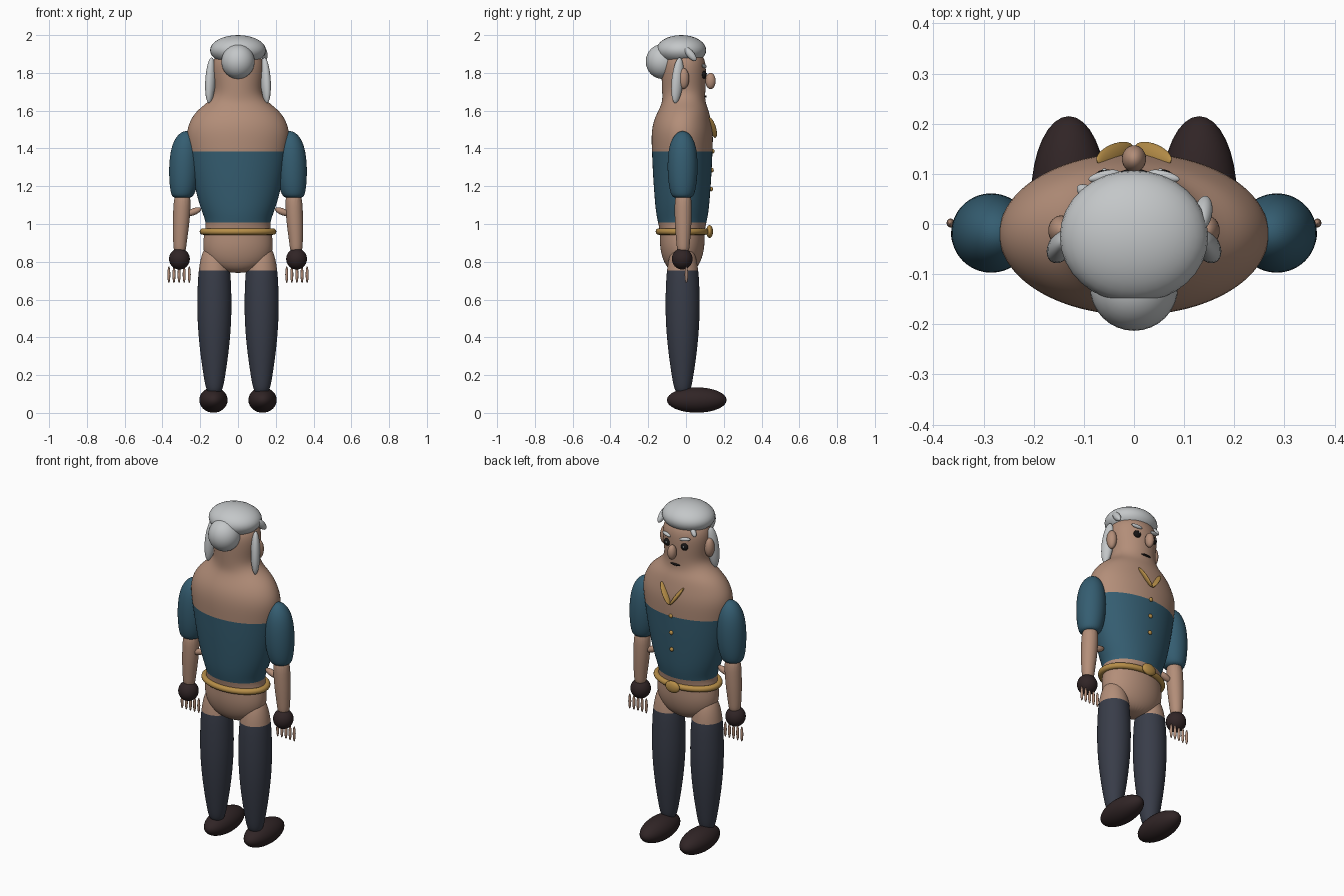
import bpy, bmesh, math
from mathutils import Vector

if "Cube" in bpy.data.objects:
    bpy.data.objects.remove(bpy.data.objects["Cube"], do_unlink=True)


def material(name, rgb):
    m = bpy.data.materials.new(name)
    m.use_nodes = True
    m.diffuse_color = (*rgb, 1)
    bsdf = next(n for n in m.node_tree.nodes if n.type == 'BSDF_PRINCIPLED')
    bsdf.inputs["Base Color"].default_value = (*rgb, 1)
    return m


SKIN = material("skin", (.45, .27, .19))
TEAL = material("teal_cloth", (.035, .11, .165))
SLATE = material("slate_cloth", (.04, .046, .066))
LEATHER = material("dark_leather", (.03, .018, .019))
HAIR = material("grey_hair", (.55, .57, .58))
GOLD = material("gold", (.47, .27, .065))
BLACK = material("black", (.008, .007, .007))


def add_object(name, bm, mats):
    mesh = bpy.data.meshes.new(name)
    bmesh.ops.recalc_face_normals(bm, faces=bm.faces)
    for f in bm.faces:
        f.smooth = True
    bm.to_mesh(mesh)
    bm.free()
    for m in mats:
        mesh.materials.append(m)
    ob = bpy.data.objects.new(name, mesh)
    bpy.context.collection.objects.link(ob)
    return ob


def ball(name, mat, loc, radii, axis=None, segs=32):
    """Ellipsoid; its long z axis can be aimed along a direction."""
    bm = bmesh.new()
    bmesh.ops.create_uvsphere(bm, u_segments=segs, v_segments=segs // 2, radius=1)
    ob = add_object(name, bm, [mat])
    ob.location, ob.scale = loc, radii
    if axis:
        ob.rotation_euler = Vector(axis).to_track_quat('Z', 'Y').to_euler()
    return ob


def loft(name, rows, mats, rule=None, segs=32):
    """Skin elliptical rings (z, centre x, centre y, radius x, radius y)."""
    bm = bmesh.new()
    rings = []
    for z, cx, cy, rx, ry in rows:
        angles = [math.tau * i / segs for i in range(segs)]
        rings.append([bm.verts.new((cx + rx * math.cos(a), cy + ry * math.sin(a), z))
                      for a in angles])
    for low, high in zip(rings, rings[1:]):
        for i in range(segs):
            j = (i + 1) % segs
            f = bm.faces.new((low[i], low[j], high[j], high[i]))
            if rule:
                f.material_index = rule(f.calc_center_median().z)
    bm.faces.new(rings[0])
    bm.faces.new(rings[-1])
    ob = add_object(name, bm, mats)
    sub = ob.modifiers.new("smooth", 'SUBSURF')
    sub.levels = sub.render_levels = 2
    return ob


# Body and head in one skin, with the tunic as a band by height
body = [(.74, .06, .05), (.78, .15, .09), (.84, .182, .112), (.9, .187, .12),
        (.96, .178, .118), (1.005, .168, .128), (1.06, .19, .14), (1.15, .22, .148),
        (1.28, .246, .157), (1.385, .262, .161), (1.48, .277, .165), (1.55, .255, .152),
        (1.605, .215, .132), (1.645, .158, .114), (1.69, .124, .114), (1.75, .13, .117),
        (1.82, .14, .119), (1.88, .132, .112), (1.93, .08, .07)]


def body_centre(z):
    return -.02 if z < 1.6 else -.012


loft("body", [(z, 0, body_centre(z), rx, ry) for z, rx, ry in body], [SKIN, TEAL],
     lambda z: int(1.005 < z < 1.385))

# Hair
ball("hair_cap", HAIR, (0, -.025, 1.92), (.148, .132, .08))
ball("hair_bun", HAIR, (0, -.125, 1.86), (.088, .088, .092))
ball("long_tuft", HAIR, (.138, .022, 1.9), (.018, .02, .047), (.1, .6, -.7))
ball("short_tuft", HAIR, (-.092, .062, 1.875), (.014, .014, .03), (-.5, .3, -.5))

# Face
ball("nose", SKIN, (0, .13, 1.757), (.024, .027, .043))
ball("mouth", BLACK, (0, .098, 1.675), (.032, .012, .007))

# Belt
bm = bmesh.new()
steps, tube = 48, 12
rings = []
for i in range(steps):
    a = math.tau * i / steps
    ring = []
    for k in range(tube):
        b = math.tau * k / tube
        r = .017 * math.cos(b)
        ring.append(bm.verts.new(((.186 + r) * math.cos(a), -.02 + (.124 + r) * math.sin(a),
                                  .96 + .017 * math.sin(b))))
    rings.append(ring)
for i in range(steps):
    p, q = rings[i], rings[(i + 1) % steps]
    for k in range(tube):
        n = (k + 1) % tube
        bm.faces.new((p[k], q[k], q[n], p[n]))
add_object("belt", bm, [GOLD])
ball("belt_buckle", GOLD, (0, .125, .96), (.045, .018, .034))

# Tunic buttons
for n in range(3):
    ball(f"button_{n + 1}", GOLD, (0, .142 - .004 * n, 1.385 - .1 * n), (.012, .009, .012), segs=16)

# Paired parts
sleeve = [(1.135, .295, .048), (1.16, .292, .064), (1.22, .288, .076), (1.3, .285, .081),
          (1.38, .282, .077), (1.44, .278, .063), (1.48, .275, .036), (1.492, .274, .01)]
forearm = [(.84, .308, .03), (.89, .308, .035), (.98, .303, .043), (1.06, .298, .046),
           (1.18, .293, .045)]
leg = [(.1, .03), (.13, .046), (.2, .058), (.3, .073), (.42, .086), (.55, .092),
       (.68, .089), (.752, .084), (.83, .072), (.9, .04)]

for side, s in (("left", 1), ("right", -1)):
    ball(side + "_sidelock", HAIR, (s * .146, -.045, 1.76), (.025, .033, .122), (s * -.06, .1, 1))
    ball(side + "_ear", SKIN, (s * .145, -.013, 1.77), (.026, .03, .055))
    ball(side + "_eye", BLACK, (s * .056, .094, 1.79), (.022, .015, .021))
    ball(side + "_eye_glint", HAIR, (s * .056 - .003, .108, 1.795), (.005, .003, .005), segs=12)
    ball(side + "_brow", HAIR, (s * .06, .096, 1.836), (.01, .01, .032), (s, -.25, .15))
    ball(side + "_collar_leaf", GOLD, (s * .038, .14, 1.51), (.02, .01, .066), (s * .6, -.25, .9))

    loft(side + "_sleeve", [(z, s * x, -.018, r, r) for z, x, r in sleeve], [TEAL])
    loft(side + "_forearm", [(z, s * x, -.015, r, r) for z, x, r in forearm], [SKIN])
    ball(side + "_elbow_fold", SKIN, (s * .235, -.02, 1.065), (.018, .018, .042), (s, 0, -.4))
    ball(side + "_glove", LEATHER, (s * .31, -.02, .815), (.055, .055, .056))
    for n in range(5):
        x = s * (.258 + .027 * n)
        ball(f"{side}_finger_{n + 1}", SKIN, (x, .002, .732), (.008, .009, .045), segs=12)

    # Trouser leg, bare above the cut edge
    loft(side + "_leg", [(z, s * .125, -.018, r, r) for z, r in leg], [SLATE, SKIN],
         lambda z: int(z > .752))
    ball(side + "_boot", LEATHER, (s * .13, .057, .068), (.075, .158, .067))
